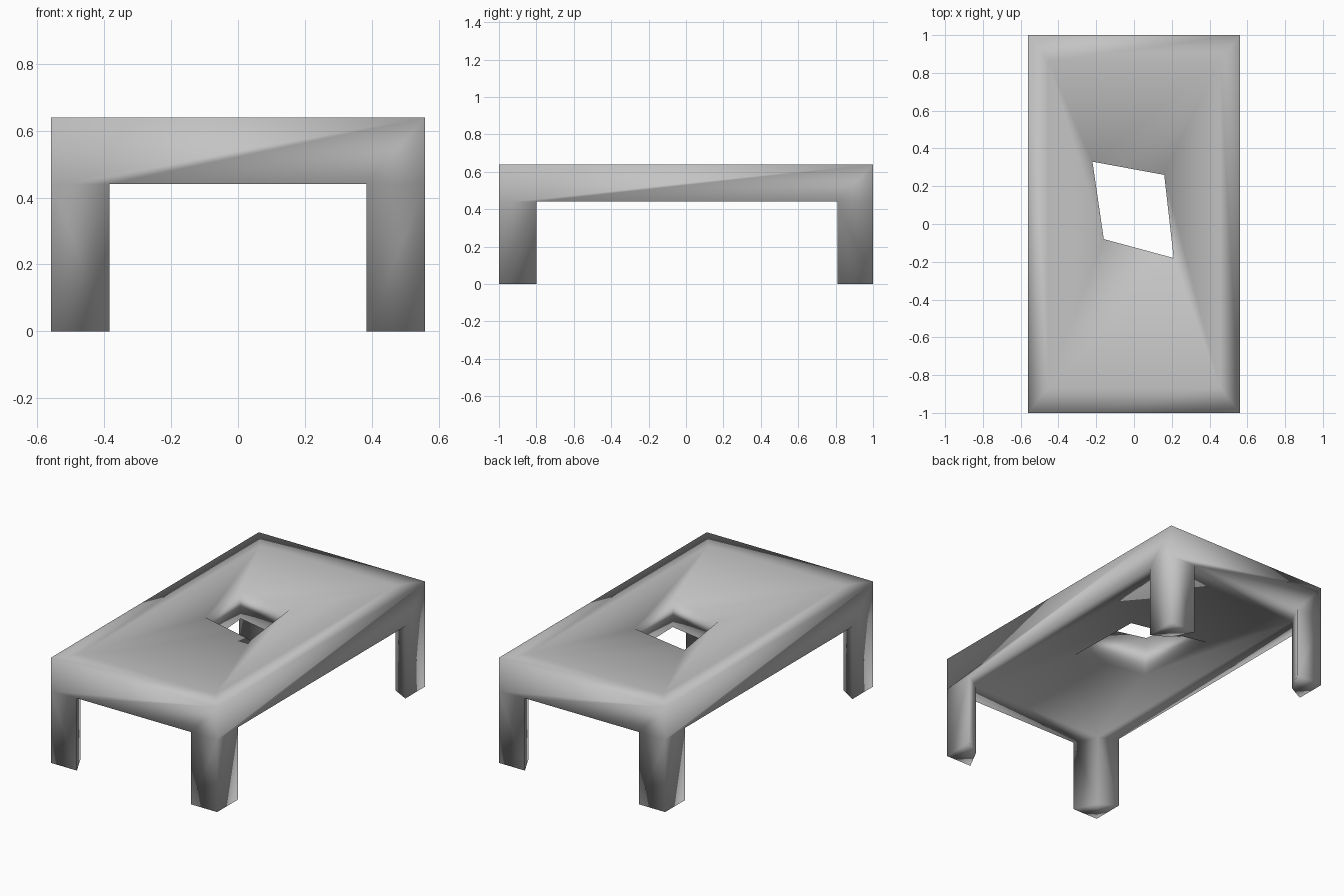
import bpy
import bmesh

if "Cube" in bpy.data.objects:
    bpy.data.objects.remove(bpy.data.objects["Cube"], do_unlink=True)

HALF_X, HALF_Y = 0.56, 1.0
TOP, UNDER = 0.64, 0.44
LEG_X = 0.175

# Corners run anticlockwise seen from above
CORNERS = [(1, -1), (1, 1), (-1, 1), (-1, -1)]
HOLE_TOP = [(0.21, -0.18), (0.16, 0.26), (-0.22, 0.33), (-0.16, -0.08)]
HOLE_UNDER = [(0.25, -0.23), (0.24, 0.26), (-0.24, 0.37), (-0.20, -0.14)]

bm = bmesh.new()


def ring(points, z):
    return [bm.verts.new((x, y, z)) for x, y in points]


def leg_points(sx, sy):
    """Leg section: outer corner, point along x, inner corner, point along y."""
    leg_y = 0.20 if sy < 0 else 0.19
    x, y = sx * HALF_X, sy * HALF_Y
    return [(x, y), (x - sx * LEG_X, y),
            (x - sx * 0.105, y - sy * 0.135), (x, y - sy * leg_y)]


sections = [leg_points(sx, sy) for sx, sy in CORNERS]
outer_top = ring([s[0] for s in sections], TOP)
inner_top = ring([s[2] for s in sections], TOP)
hole_top = ring(HOLE_TOP, TOP)
hole_under = ring(HOLE_UNDER, UNDER)
leg_heads = [ring(s, UNDER) for s in sections]
leg_feet = [ring(s, 0) for s in sections]

for i in range(4):
    j = (i + 1) % 4
    # Top surface: border strip and the panel around the opening
    bm.faces.new((outer_top[i], outer_top[j], inner_top[j], inner_top[i]))
    bm.faces.new((inner_top[i], inner_top[j], hole_top[j], hole_top[i]))
    # Walls of the opening
    bm.faces.new((hole_top[i], hole_top[j], hole_under[j], hole_under[i]))
    # Sides alternate between running along y and along x
    k = 3 if i % 2 == 0 else 1
    a, b = leg_heads[i], leg_heads[j]
    bm.faces.new((outer_top[i], a[0], a[k], b[k], b[0], outer_top[j]))
    # Underside
    bm.faces.new((a[k], a[2], b[2], b[k]))
    bm.faces.new((a[2], hole_under[i], hole_under[j], b[2]))
    # Leg walls and foot
    foot = leg_feet[i]
    for m in range(4):
        n = (m + 1) % 4
        bm.faces.new((a[m], a[n], foot[n], foot[m]))
    bm.faces.new(foot)

bmesh.ops.recalc_face_normals(bm, faces=bm.faces)
for face in bm.faces:
    face.smooth = True

mesh = bpy.data.meshes.new("table")
bm.to_mesh(mesh)
bm.free()
table = bpy.data.objects.new("table", mesh)
bpy.context.collection.objects.link(table)

# Single grey finish
grey = bpy.data.materials.new("plain grey")
grey.use_nodes = True
colour = (0.55, 0.55, 0.55, 1)
grey.diffuse_color = colour
grey.node_tree.nodes["Principled BSDF"].inputs["Base Color"].default_value = colour
mesh.materials.append(grey)
